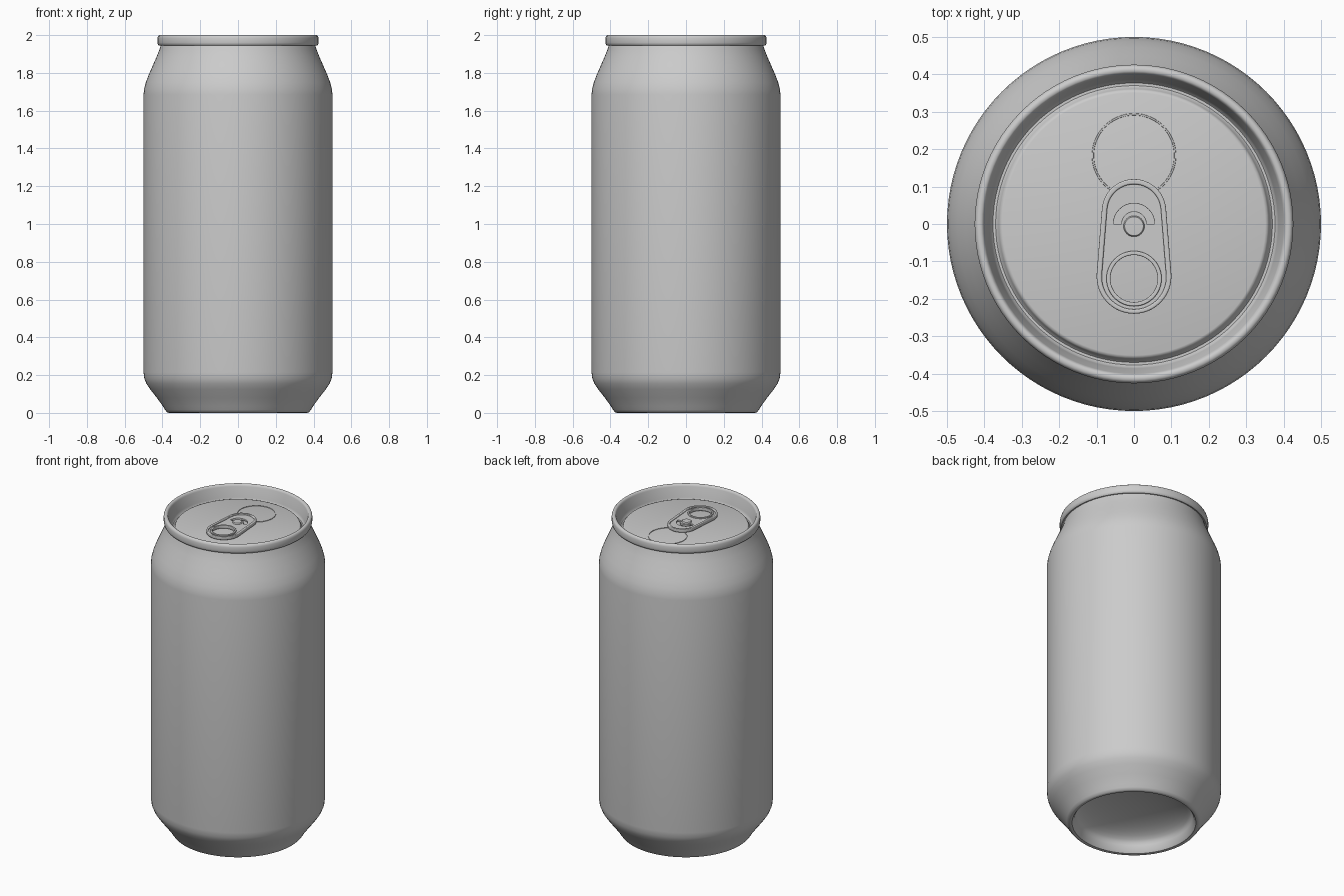
import bpy
import bmesh
from math import sin, cos, pi, asin, radians
from mathutils import Vector, Matrix

cube = bpy.data.objects.get("Cube")
if cube:
    bpy.data.objects.remove(cube, do_unlink=True)

ALUMINIUM = (0.6, 0.6, 0.6, 1)
metal = bpy.data.materials.new("aluminium grey")
metal.use_nodes = True
metal.diffuse_color = ALUMINIUM
metal.node_tree.nodes["Principled BSDF"].inputs["Base Color"].default_value = ALUMINIUM

LID_Z = 1.93


def finish(obj, angle=40):
    """Give the part its material and smooth shading with sharp edges kept."""
    obj.data.materials.clear()
    obj.data.materials.append(metal)
    bpy.ops.object.select_all(action="DESELECT")
    obj.select_set(True)
    bpy.context.view_layer.objects.active = obj
    bpy.ops.object.shade_smooth_by_angle(angle=radians(angle))
    return obj


def lathe(name, profile, center=(0, 0), steps=96, angle=40):
    """Revolve (radius, height) points around a vertical axis."""
    bm = bmesh.new()
    verts = [bm.verts.new((r, 0, z)) for r, z in profile]
    edges = [bm.edges.new(pair) for pair in zip(verts, verts[1:])]
    bmesh.ops.spin(bm, geom=verts + edges, cent=(0, 0, 0), axis=(0, 0, 1),
                   angle=2 * pi, steps=steps, use_merge=True)
    bmesh.ops.remove_doubles(bm, verts=bm.verts, dist=1e-5)
    bmesh.ops.recalc_face_normals(bm, faces=bm.faces)
    bmesh.ops.translate(bm, verts=bm.verts, vec=(*center, 0))
    mesh = bpy.data.meshes.new(name)
    bm.to_mesh(mesh)
    bm.free()
    obj = bpy.data.objects.new(name, mesh)
    bpy.context.collection.objects.link(obj)
    return finish(obj, angle)


def arc(center, radius, start, end, steps=32):
    """Points along a circular arc, angles in radians."""
    return [(center[0] + radius * cos(start + (end - start) * i / steps),
             center[1] + radius * sin(start + (end - start) * i / steps))
            for i in range(steps + 1)]


def circle(center, radius):
    return arc(center, radius, 0, 2 * pi, 48)[:-1]


def tapered_slot(low_y, low_r, high_y, high_r):
    """Outline around two circles joined by their outer tangents."""
    tilt = asin((low_r - high_r) / (high_y - low_y))
    return (arc((0, high_y), high_r, tilt, pi - tilt)
            + arc((0, low_y), low_r, pi - tilt, 2 * pi + tilt))


def plate(name, outlines, bottom, top, bevel):
    """Filled flat shape with holes, given thickness and rounded edges."""
    curve = bpy.data.curves.new(name, "CURVE")
    curve.dimensions = "2D"
    curve.fill_mode = "BOTH"
    curve.extrude = (top - bottom) / 2 - bevel
    curve.bevel_depth = bevel
    curve.bevel_resolution = 2
    curve.offset = -bevel
    for points in outlines:
        spline = curve.splines.new("POLY")
        spline.points.add(len(points) - 1)
        for point, (x, y) in zip(spline.points, points):
            point.co = (x, y, 0, 1)
        spline.use_cyclic_u = True
    obj = bpy.data.objects.new(name, curve)
    bpy.context.collection.objects.link(obj)
    bpy.ops.object.select_all(action="DESELECT")
    obj.select_set(True)
    bpy.context.view_layer.objects.active = obj
    bpy.ops.object.convert(target="MESH")
    obj = bpy.context.object
    obj.data.transform(Matrix.Translation(Vector((0, 0, (bottom + top) / 2))))
    return finish(obj)


# Can wall with shoulder, tapered base, foot ring and domed underside
dome = [(0.335 * sin(a), 0.045 + 0.095 * cos(a))
        for a in (pi / 2 * i / 10 for i in range(11))]
wall = [(0.345, 0.015), (0.355, 0.002), (0.365, 0), (0.376, 0.003),
        (0.386, 0.016), (0.398, 0.036), (0.43, 0.08), (0.465, 0.125),
        (0.485, 0.155), (0.496, 0.182), (0.5, 0.215), (0.5, 1.685),
        (0.497, 1.715), (0.488, 1.75), (0.472, 1.792), (0.45, 1.842),
        (0.43, 1.888), (0.417, 1.92), (0.408, 1.95)]
lathe("can_body", dome + wall)

# Rolled rim, sloping inner wall, countersunk groove and flat lid panel
lathe("rim_and_lid", [
    (0.404, 1.948), (0.418, 1.945), (0.424, 1.95), (0.426, 1.96),
    (0.426, 1.985), (0.423, 1.995), (0.417, 2), (0.408, 2), (0.403, 1.996),
    (0.4, 1.988), (0.386, 1.925), (0.383, 1.912), (0.377, 1.905),
    (0.37, 1.905), (0.364, 1.911), (0.361, 1.922), (0.357, 1.928),
    (0.351, LID_Z), (0, LID_Z)])

# Scored mouth outline, a fine raised bead on the lid
lathe("mouth_score", [(0.107, LID_Z - 0.002), (0.108, LID_Z + 0.003),
                      (0.112, LID_Z + 0.003), (0.113, LID_Z - 0.002)],
      center=(0, 0.183), steps=64)

# Pull tab: raised border, thinner web with openings, finger ring
TAB_BOTTOM = LID_Z + 0.004
FINGER = (0, -0.146)
border = tapered_slot(-0.14, 0.1, 0.034, 0.086)
border_inner = tapered_slot(-0.142, 0.086, 0.034, 0.072)
plate("tab_border", [border, border_inner], TAB_BOTTOM, LID_Z + 0.026, 0.004)

crescent = (arc((0, 0), 0.055, 0, pi, 24)
            + arc((0, 0), 0.034, pi, 0, 24))
web = tapered_slot(-0.142, 0.088, 0.034, 0.074)
plate("tab_web", [web, circle(FINGER, 0.066), crescent],
      TAB_BOTTOM + 0.003, LID_Z + 0.018, 0.001)
plate("tab_finger_ring", [circle(FINGER, 0.074), circle(FINGER, 0.063)],
      TAB_BOTTOM, LID_Z + 0.025, 0.003)

# Rivet holding the tab to the lid
lathe("tab_rivet", [(0.028, LID_Z - 0.002), (0.028, LID_Z + 0.022),
                    (0.025, LID_Z + 0.026), (0, LID_Z + 0.027)],
      center=(0, -0.006), steps=32)
